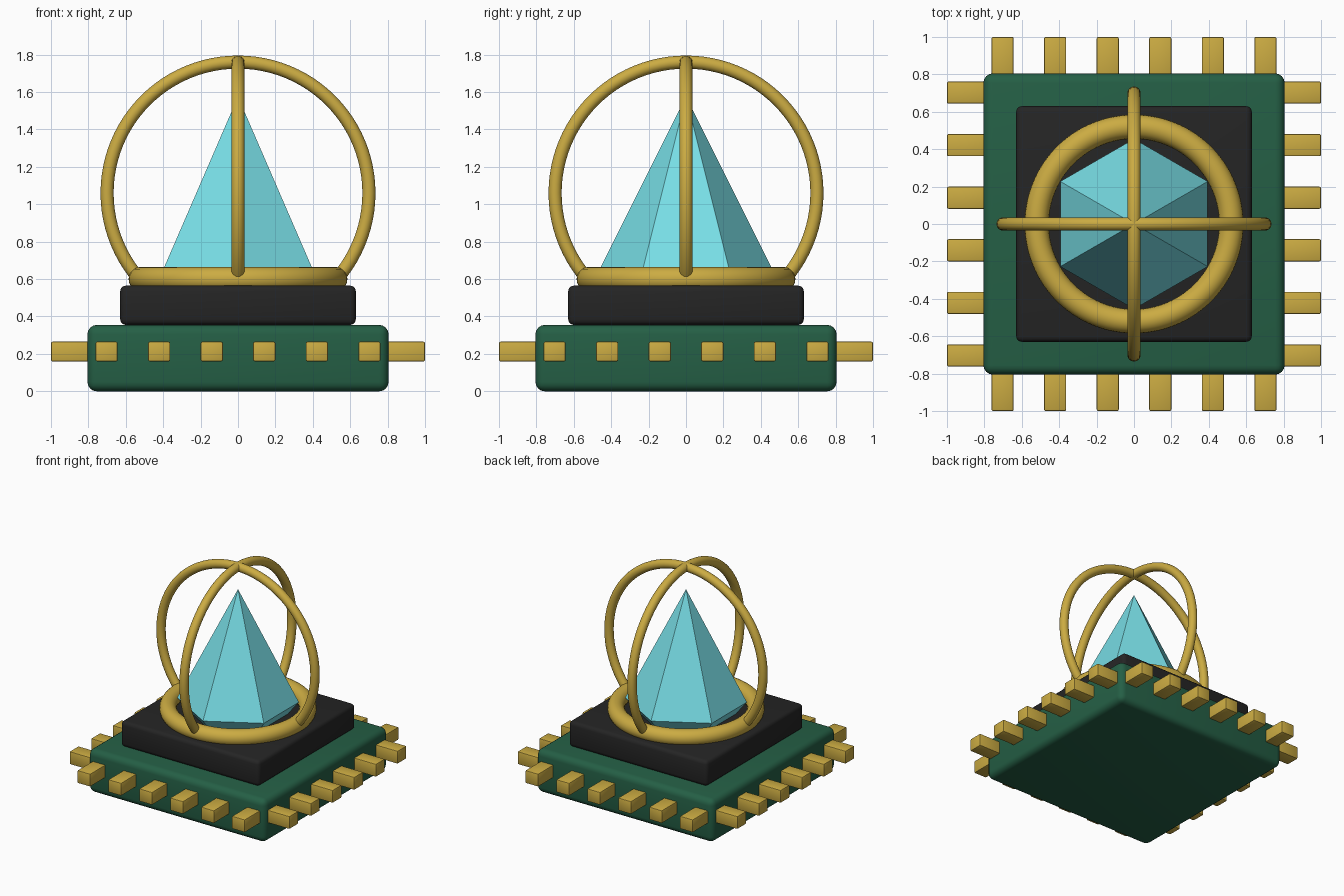
import bpy
import math

if "Cube" in bpy.data.objects:
    bpy.data.objects.remove(bpy.data.objects["Cube"], do_unlink=True)


def make_material(name, rgb):
    mat = bpy.data.materials.new(name)
    mat.use_nodes = True
    color = (*rgb, 1.0)
    mat.diffuse_color = color
    bsdf = next(n for n in mat.node_tree.nodes if n.type == "BSDF_PRINCIPLED")
    bsdf.inputs["Base Color"].default_value = color
    return mat


GOLD = make_material("gold", (0.60, 0.41, 0.055))
GREEN = make_material("dark green", (0.018, 0.115, 0.06))
BLACK = make_material("soft black", (0.018, 0.018, 0.018))
CYAN = make_material("pale cyan", (0.19, 0.74, 0.80))


def finish(name, mat):
    obj = bpy.context.object
    obj.name = name
    obj.data.materials.append(mat)
    return obj


def block(name, size, center, bevel, segments, mat):
    bpy.ops.mesh.primitive_cube_add(size=1, location=center)
    obj = finish(name, mat)
    obj.scale = size
    bpy.ops.object.transform_apply(location=False, rotation=False, scale=True)
    mod = obj.modifiers.new("rounded edges", "BEVEL")
    mod.width = bevel
    mod.segments = segments
    bpy.ops.object.modifier_apply(modifier=mod.name)
    bpy.ops.object.shade_smooth_by_angle(angle=math.radians(35))
    return obj


def torus(name, major, minor, z, rotation):
    bpy.ops.mesh.primitive_torus_add(
        major_radius=major, minor_radius=minor, major_segments=96,
        minor_segments=20, location=(0, 0, z), rotation=rotation)
    finish(name, GOLD)
    bpy.ops.object.shade_smooth()


# Stacked base
block("base_plate", (1.61, 1.61, 0.355), (0, 0, 0.1775), 0.05, 4, GREEN)
block("upper_plinth", (1.26, 1.26, 0.21), (0, 0, 0.46), 0.03, 3, BLACK)

# Six contact pins along each of the four sides
SIDES = ["front", "left", "back", "right"]
for s, side in enumerate(SIDES):
    for i in range(6):
        along = (i - 2.5) * 0.281
        pin = block(f"{side}_pin_{i + 1}", (0.118, 0.25, 0.105),
                    (0, 0, 0), 0.008, 2, GOLD)
        turn = s * math.pi / 2
        c, n = math.cos(turn), math.sin(turn)
        pin.location = (along * c + 0.875 * n, along * n - 0.875 * c, 0.2125)
        pin.rotation_euler.z = turn

# Seat ring and two crossed hoops
torus("seat_ring", 0.52, 0.065, 0.6, (0, 0, 0))
torus("side_to_side_hoop", 0.70, 0.035, 1.06, (math.pi / 2, 0, 0))
torus("front_to_back_hoop", 0.70, 0.035, 1.06, (0, math.pi / 2, 0))

# Six-sided crystal with a tall upper point and a lower point sunk in the base
for name, depth, flip in (("crystal_top", 0.91, 1), ("crystal_bottom", 0.55, -1)):
    bpy.ops.mesh.primitive_cone_add(
        vertices=6, radius1=0.455, radius2=0, depth=depth,
        end_fill_type="NOTHING",
        location=(0, 0, 0.665 + flip * depth / 2),
        rotation=(0 if flip > 0 else math.pi, 0, 0))
    finish(name, CYAN)
